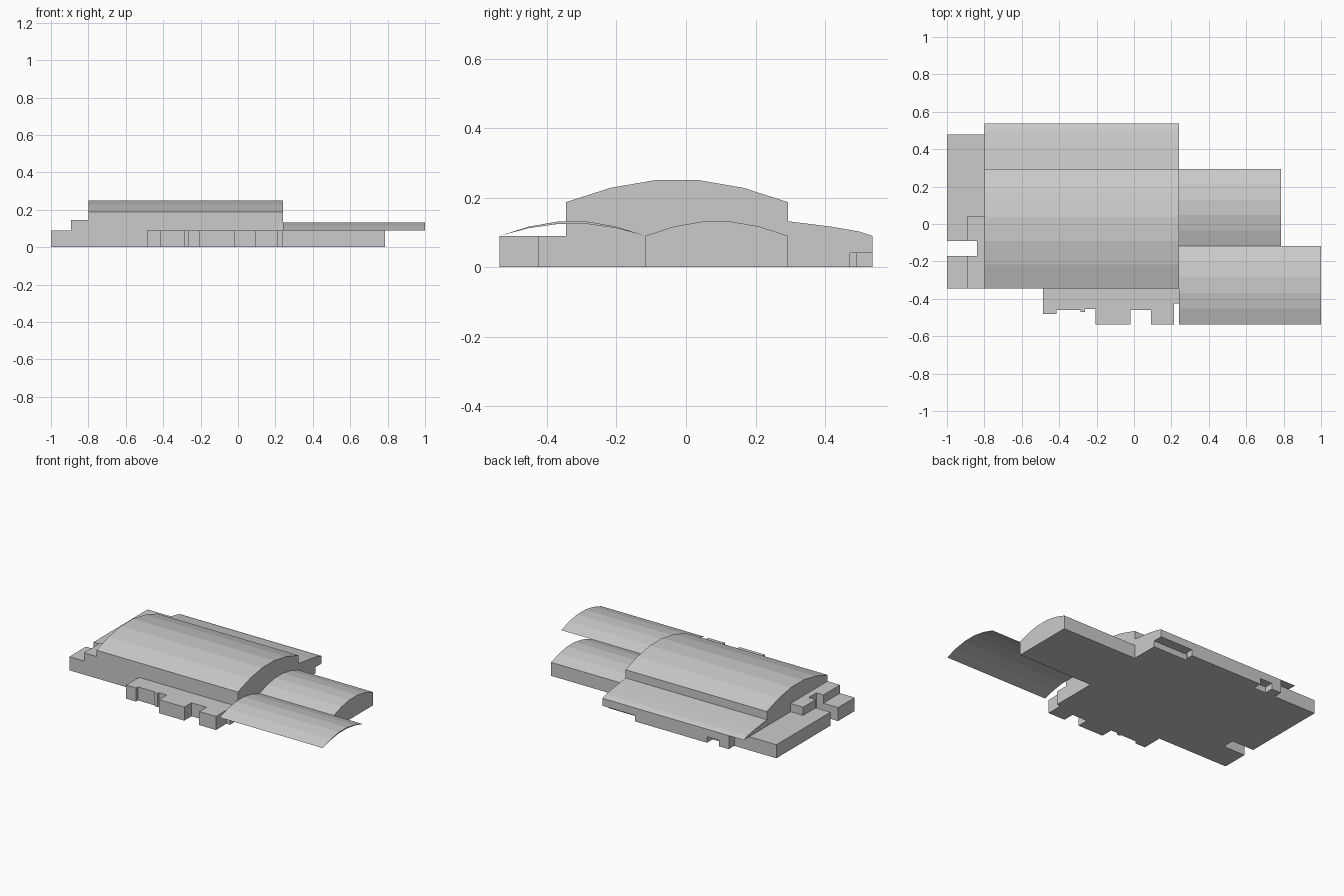
import bpy, bmesh


def prism(name, pts, a, b, axis):
    """Extrude a closed outline from a to b: 'x' takes (y, z) points, 'z' takes (x, y) points."""
    bm = bmesh.new()
    place = (lambda p, t: (t, p[0], p[1])) if axis == 'x' else (lambda p, t: (p[0], p[1], t))
    lo = [bm.verts.new(place(p, a)) for p in pts]
    hi = [bm.verts.new(place(p, b)) for p in pts]
    bm.faces.new(lo)
    bm.faces.new(hi)
    for i in range(len(pts)):
        j = (i + 1) % len(pts)
        bm.faces.new((lo[i], lo[j], hi[j], hi[i]))
    bmesh.ops.recalc_face_normals(bm, faces=bm.faces)
    me = bpy.data.meshes.new(name)
    bm.to_mesh(me)
    bm.free()
    ob = bpy.data.objects.new(name, me)
    bpy.context.collection.objects.link(ob)
    return ob


def arch(y0, y1, spring, rise):
    """Five-sided shallow vault curve from y0 to y1."""
    heights = (0, 0.65, 1, 1, 0.65, 0)
    return [(y0 + (y1 - y0) * i / 5, spring + rise * h) for i, h in enumerate(heights)]


# Main vaulted hall
prism("main_hall", [(0.293, 0), (-0.345, 0)] + arch(-0.345, 0.293, 0.187, 0.063), -0.8, 0.24, 'x')

# East hall with lower vault
prism("east_hall", [(0.293, 0), (-0.117, 0)] + arch(-0.117, 0.293, 0.09, 0.041), 0.24, 0.787, 'x')

# Open canopy: thin curved shell
outer = arch(-0.536, -0.117, 0.09, 0.041)
inner = arch(-0.536, -0.117, 0.09, 0.034)
prism("canopy", outer + inner[-2:0:-1], 0.24, 1.0, 'x')

# Rear aisle: curved roof, walls and overhung ends
prism("rear_roof", [(0.293, 0.09), (0.293, 0.132), (0.42, 0.116), (0.50, 0.102), (0.536, 0.09)],
      -0.8, 0.24, 'x')
prism("rear_wall", [(-0.8, 0.293), (0.24, 0.293), (0.24, 0.472), (-0.01, 0.472), (-0.01, 0.49),
                    (0.0, 0.49), (0.0, 0.536), (-0.53, 0.536), (-0.53, 0.478), (-0.62, 0.478),
                    (-0.62, 0.536), (-0.69, 0.536), (-0.69, 0.478), (-0.8, 0.478)], 0, 0.09, 'z')
for name, x0, x1, y0 in (("rear_overhang", 0.0, 0.24, 0.472), ("rear_lintel", -0.62, -0.53, 0.478)):
    prism(name, [(y0, 0.04), (0.536, 0.04), (0.536, 0.09), (y0, 0.09)], x0, x1, 'x')


# West forecourt blocks, both cut by the same entrance slot
def slotted(x0, y1):
    return [(x0, -0.345), (-0.8, -0.345), (-0.8, y1), (x0, y1),
            (x0, -0.09), (-0.84, -0.09), (-0.84, -0.17), (x0, -0.17)]


prism("west_base", slotted(-1.0, 0.478), 0, 0.09, 'z')
prism("west_upper_block", slotted(-0.892, 0.042), 0.09, 0.145, 'z')

# South annex with stepped front
prism("south_annex", [(-0.487, -0.345), (-0.487, -0.48), (-0.415, -0.48), (-0.415, -0.46),
                      (-0.285, -0.46), (-0.285, -0.47), (-0.262, -0.47), (-0.262, -0.455),
                      (-0.205, -0.455), (-0.205, -0.536), (-0.02, -0.536), (-0.02, -0.46),
                      (0.09, -0.46), (0.09, -0.536), (0.213, -0.536), (0.213, -0.425),
                      (0.24, -0.425), (0.24, -0.345)], 0, 0.09, 'z')
